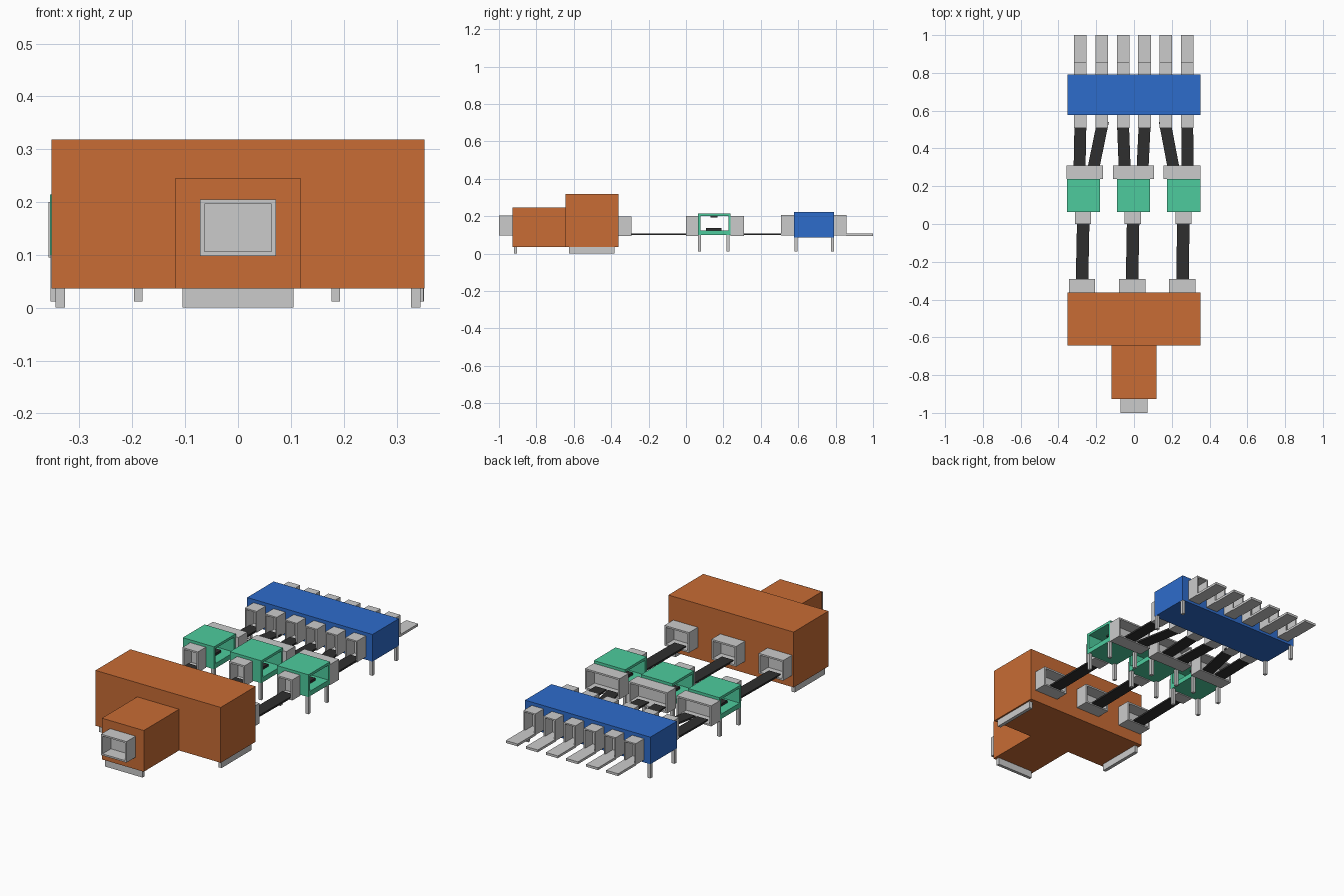
import bpy, bmesh

if "Cube" in bpy.data.objects:
    bpy.data.objects.remove(bpy.data.objects["Cube"])


def material(name, rgb):
    m = bpy.data.materials.new(name)
    m.diffuse_color = (*rgb, 1)
    m.use_nodes = True
    m.node_tree.nodes["Principled BSDF"].inputs["Base Color"].default_value = m.diffuse_color
    return m


ORANGE = material("orange", (0.58, 0.15, 0.035))
GREEN = material("green", (0.075, 0.6, 0.34))
BLUE = material("blue", (0.027, 0.15, 0.6))
BLACK = material("black", (0.028, 0.028, 0.028))


def finish(bm, name, mat=None):
    bmesh.ops.recalc_face_normals(bm, faces=bm.faces)
    me = bpy.data.meshes.new(name)
    bm.to_mesh(me)
    bm.free()
    ob = bpy.data.objects.new(name, me)
    bpy.context.collection.objects.link(ob)
    if mat:
        me.materials.append(mat)
    return ob


def add_box(bm, x, y, z):
    vs = bmesh.ops.create_cube(bm, size=1)["verts"]
    for v in vs:
        for i, (a, b) in enumerate((x, y, z)):
            v.co[i] = (a + b) / 2 + v.co[i] * (b - a)


def box(name, x, y, z, mat=None):
    bm = bmesh.new()
    add_box(bm, x, y, z)
    return finish(bm, name, mat)


def duct(name, cx, w, y, z, side, wall=0.012):
    """Box with a rectangular recess in its -y (side=-1) or +y (side=1) face."""
    bm = bmesh.new()
    add_box(bm, (cx - w / 2, cx + w / 2), y, z)
    bm.normal_update()
    face = next(f for f in bm.faces if f.normal.y * side > 0.9)
    bmesh.ops.inset_individual(bm, faces=[face], thickness=wall)
    new = bmesh.ops.extrude_discrete_faces(bm, faces=[face])["faces"][0]
    for v in new.verts:
        v.co.y -= side * (y[1] - y[0]) * 0.9
    return finish(bm, name)


def belt(name, x0, x1, y0, y1, w=0.066, over=0.03):
    """Thin slanted strip whose ends reach a little into the ducts."""
    bm = bmesh.new()
    slope = (x1 - x0) / (y1 - y0)
    add_box(bm, (-w / 2, w / 2), (y0 - over, y1 + over), (0.1, 0.109))
    for v in bm.verts:
        v.co.x += x0 + slope * (v.co.y - y0)
    return finish(bm, name, BLACK)


def legs(name, xs, ys, top):
    bm = bmesh.new()
    for x in xs:
        for y in ys:
            add_box(bm, (x - 0.008, x + 0.008), (y - 0.008, y + 0.008), (0.012, top))
    return finish(bm, name)


# Large orange machine with its intake section and feet
box("main_housing", (-0.353, 0.353), (-0.643, -0.362), (0.036, 0.318), ORANGE)
box("intake_housing", (-0.118, 0.118), (-0.927, -0.64), (0.036, 0.246), ORANGE)
duct("intake_mouth", 0, 0.144, (-1.0, -0.925), (0.098, 0.205), -1)
box("front_foot", (-0.105, 0.105), (-0.919, -0.903), (0, 0.038))
for s, side in ((-1, "left"), (1, "right")):
    box(f"{side}_foot", sorted((s * 0.327, s * 0.345)), (-0.625, -0.383), (0, 0.038))

# Orange outlets and the first belts
for i, (cx, a, b) in enumerate(((-0.275, -0.275, -0.269), (-0.009, -0.010, -0.005),
                                (0.256, 0.257, 0.261))):
    duct(f"main_outlet_{i}", cx, 0.139, (-0.364, -0.291), (0.095, 0.198), 1)
    belt(f"long_belt_{i}", a, b, -0.291, 0.004)

# Three green presses, open on both sides
for i, (cx, c_in, c_out, w_out) in enumerate(((-0.268, -0.270, -0.261, 0.195),
                                              (-0.002, -0.006, -0.002, 0.217),
                                              (0.264, 0.262, 0.255, 0.195))):
    h = 0.088
    x = (cx - h, cx + h)
    bm = bmesh.new()
    add_box(bm, x, (0.064, 0.239), (0.1, 0.125))
    add_box(bm, x, (0.064, 0.239), (0.201, 0.214))
    add_box(bm, x, (0.064, 0.077), (0.125, 0.201))
    add_box(bm, x, (0.226, 0.239), (0.125, 0.201))
    finish(bm, f"press_frame_{i}", GREEN)
    box(f"press_bed_{i}", (cx - 0.04, cx + 0.04), (0.107, 0.19), (0.124, 0.137), BLACK)
    box(f"press_head_{i}", (cx - 0.02, cx + 0.02), (0.13, 0.168), (0.193, 0.203), BLACK)
    legs(f"press_legs_{i}", (cx - 0.079, cx + 0.079), (0.073, 0.225), 0.102)
    duct(f"press_inlet_{i}", c_in, 0.087, (0.0, 0.066), (0.095, 0.2), -1)
    duct(f"press_outlet_{i}", c_out, w_out, (0.237, 0.309), (0.095, 0.2), 1)

# Blue machine with six lanes, each with belt, inlet, outlet and slide
box("blue_housing", (-0.353, 0.353), (0.578, 0.791), (0.085, 0.223), BLUE)
legs("blue_legs", (-0.344, 0.344), (0.587, 0.782), 0.088)
starts = (-0.288, -0.212, -0.050, 0.046, 0.207, 0.283)
for i, a in enumerate(starts):
    cx = -0.284 + i * 0.1132
    belt(f"short_belt_{i}", a, cx, 0.309, 0.51, 0.063)
    duct(f"blue_inlet_{i}", cx, 0.067, (0.508, 0.58), (0.098, 0.206), -1, 0.01)
    duct(f"blue_outlet_{i}", cx, 0.067, (0.789, 0.858), (0.098, 0.206), 1, 0.01)
    box(f"slide_{i}", (cx - 0.0335, cx + 0.0335), (0.855, 1.0), (0.095, 0.107))
